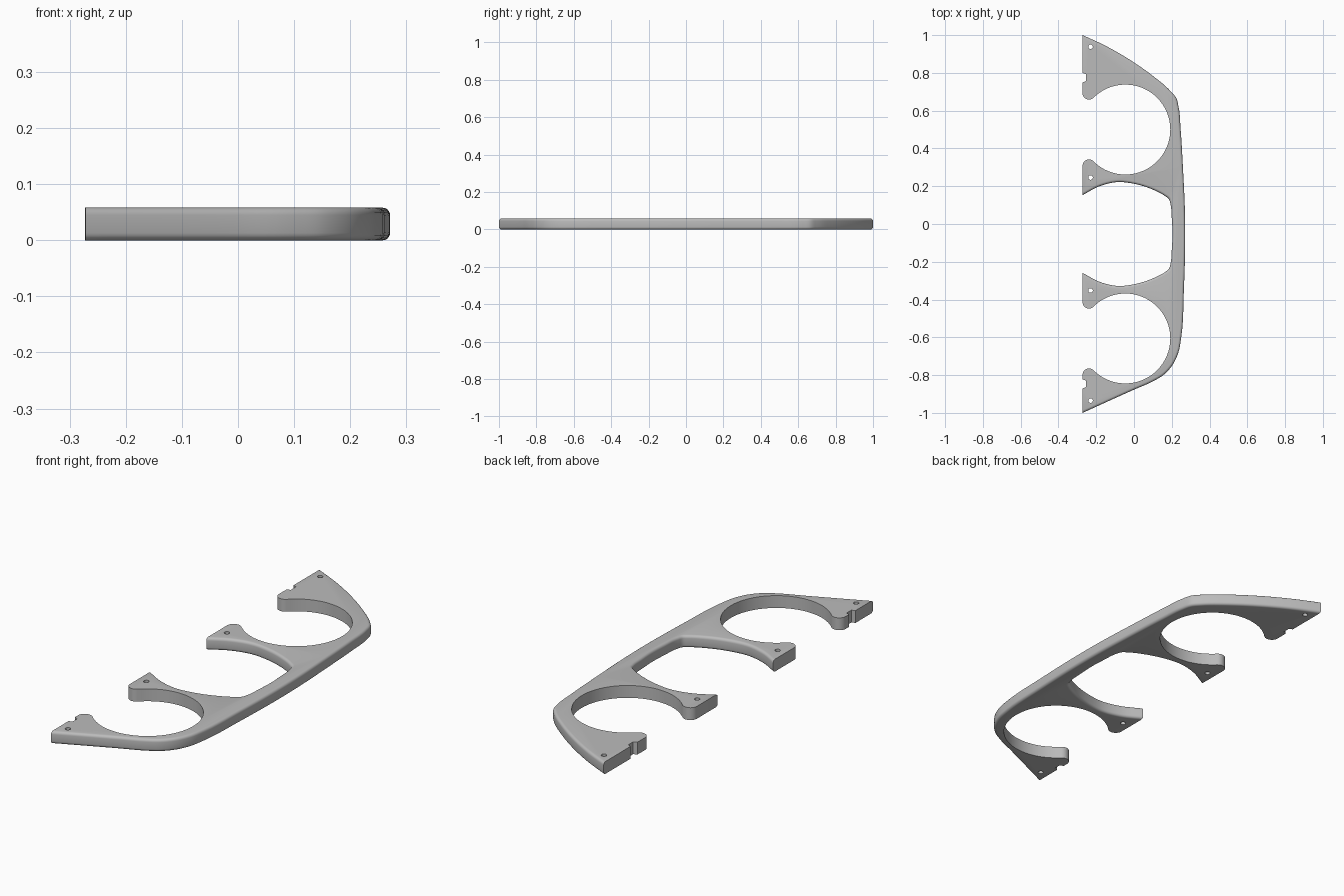
import bpy, bmesh, math
from mathutils import Vector

if "Cube" in bpy.data.objects:
    bpy.data.objects.remove(bpy.data.objects["Cube"], do_unlink=True)

HEIGHT, BACK = 0.058, -0.272
RING_X, RING_R, NUB_R = -0.046, 0.238, 0.034
RINGS = (-0.606, 0.5)
MID = sum(RINGS) / 2


def arc(cx, cy, r, a0, a1, n):
    angles = [math.radians(a0 + (a1 - a0) * i / n) for i in range(n + 1)]
    return [Vector((cx + r * math.cos(a), cy + r * math.sin(a))) for a in angles]


def spline(points, n=6):
    """Smooth curve through the points, tangents weighted by spacing."""
    p = [Vector(q) for q in points]
    last = len(p) - 1
    tan = []
    for i in range(last + 1):
        a, b = p[max(i - 1, 0)], p[min(i + 1, last)]
        if 0 < i < last:
            d0, d1 = (p[i] - a).length, (b - p[i]).length
            tan.append(((p[i] - a) / d0 * d1 + (b - p[i]) / d1 * d0) / (d0 + d1))
        else:
            tan.append((b - a).normalized())
    out = [p[0]]
    for i in range(last):
        d = (p[i + 1] - p[i]).length
        for k in range(1, n + 1):
            t = k / n
            out.append(p[i] * (2*t**3 - 3*t**2 + 1) + p[i + 1] * (3*t**2 - 2*t**3)
                       + tan[i] * d * (t**3 - 2*t**2 + t) + tan[i + 1] * d * (t**3 - t**2))
    return out


def ring(cy):
    """Open round bay with a rounded nub at each mouth end."""
    off = (RING_R + NUB_R) * math.sqrt(0.5)
    nx = RING_X - off
    return (arc(nx, cy - off, NUB_R, 180, 45, 10)
            + arc(RING_X, cy, RING_R, 225, 495, 64)[1:-1]
            + arc(nx, cy + off, NUB_R, -45, -180, 10))


def notch(y0, y1):
    x = BACK + 0.017
    return [Vector(q) for q in ((BACK, y0), (x, y0 + 0.006), (x, y1 - 0.006), (BACK, y1))]


# Outer edge, from the back tip to the front tip
outer = spline([(BACK, 1.0), (-0.15, 0.943), (-0.02, 0.868), (0.1, 0.784), (0.195, 0.702),
                (0.223, 0.668), (0.236, 0.62), (0.247, 0.5), (0.259, 0.3), (0.27, 0.05),
                (0.271, -0.1), (0.264, -0.35), (0.25, -0.6), (0.235, -0.68), (0.2, -0.752),
                (0.155, -0.8), (0.1, -0.833), (0.0, -0.877), (BACK, -1.0)])

# Middle window, front half mirrored from the back half
half = [(BACK, 0.153), (-0.18, 0.201), (-0.085, 0.222), (0.0, 0.213), (0.1, 0.182),
        (0.165, 0.148), (0.184, 0.133), (0.192, 0.11), (0.2, 0.03)]
window = spline([(x, 2 * MID - y) for x, y in half] + [(0.204, MID)] + half[::-1])

parts = [(outer, True), (notch(-0.87, -0.823), False), (ring(RINGS[0]), False),
         (window, True), (ring(RINGS[1]), False), (notch(0.75, 0.8), False)]

# Solid plate with softened outer and window edges
bm = bmesh.new()
outline, soft = [], []
for pts, rounded in parts:
    outline += pts
    soft += [rounded] * (len(pts) - 1) + [False]
low = [bm.verts.new((p.x, p.y, 0)) for p in outline]
top = [bm.verts.new((p.x, p.y, HEIGHT)) for p in outline]
bm.faces.new(low)
bm.faces.new(top[::-1])
count = len(low)
for i in range(count):
    j = (i + 1) % count
    bm.faces.new((low[i], top[i], top[j], low[j]))
bmesh.ops.recalc_face_normals(bm, faces=bm.faces[:])
edges = [bm.edges.get((row[i], row[(i + 1) % count]))
         for row in (low, top) for i in range(count) if soft[i]]
bmesh.ops.bevel(bm, geom=edges, offset=0.013, offset_type='OFFSET', segments=4,
                profile=0.5, affect='EDGES', clamp_overlap=False)
mesh = bpy.data.meshes.new("bracket_plate")
bm.to_mesh(mesh)
bm.free()
plate = bpy.data.objects.new("bracket_plate", mesh)
bpy.context.collection.objects.link(plate)

# Screw holes
bm = bmesh.new()
for y in (0.938, 0.246, -0.352, -0.935):
    made = bmesh.ops.create_cone(bm, cap_ends=True, segments=20, radius1=0.012,
                                 radius2=0.012, depth=0.2)
    bmesh.ops.translate(bm, verts=made["verts"], vec=(-0.23, y, 0.03))
cut_mesh = bpy.data.meshes.new("screw_hole_cutter")
bm.to_mesh(cut_mesh)
bm.free()
cutter = bpy.data.objects.new("screw_hole_cutter", cut_mesh)
cutter.hide_render = True
bpy.context.collection.objects.link(cutter)

grey = bpy.data.materials.new("plain_grey")
grey.use_nodes = True
colour = (0.5, 0.5, 0.5, 1)
grey.diffuse_color = colour
grey.node_tree.nodes["Principled BSDF"].inputs["Base Color"].default_value = colour
mesh.materials.append(grey)

for o in bpy.context.selected_objects:
    o.select_set(False)
plate.select_set(True)
bpy.context.view_layer.objects.active = plate
cut = plate.modifiers.new("screw_holes", 'BOOLEAN')
cut.object = cutter
cut.operation = 'DIFFERENCE'
cut.solver = 'EXACT'
bpy.ops.object.modifier_apply(modifier=cut.name)
bpy.data.objects.remove(cutter, do_unlink=True)
bpy.ops.object.shade_smooth_by_angle(angle=math.radians(30))
